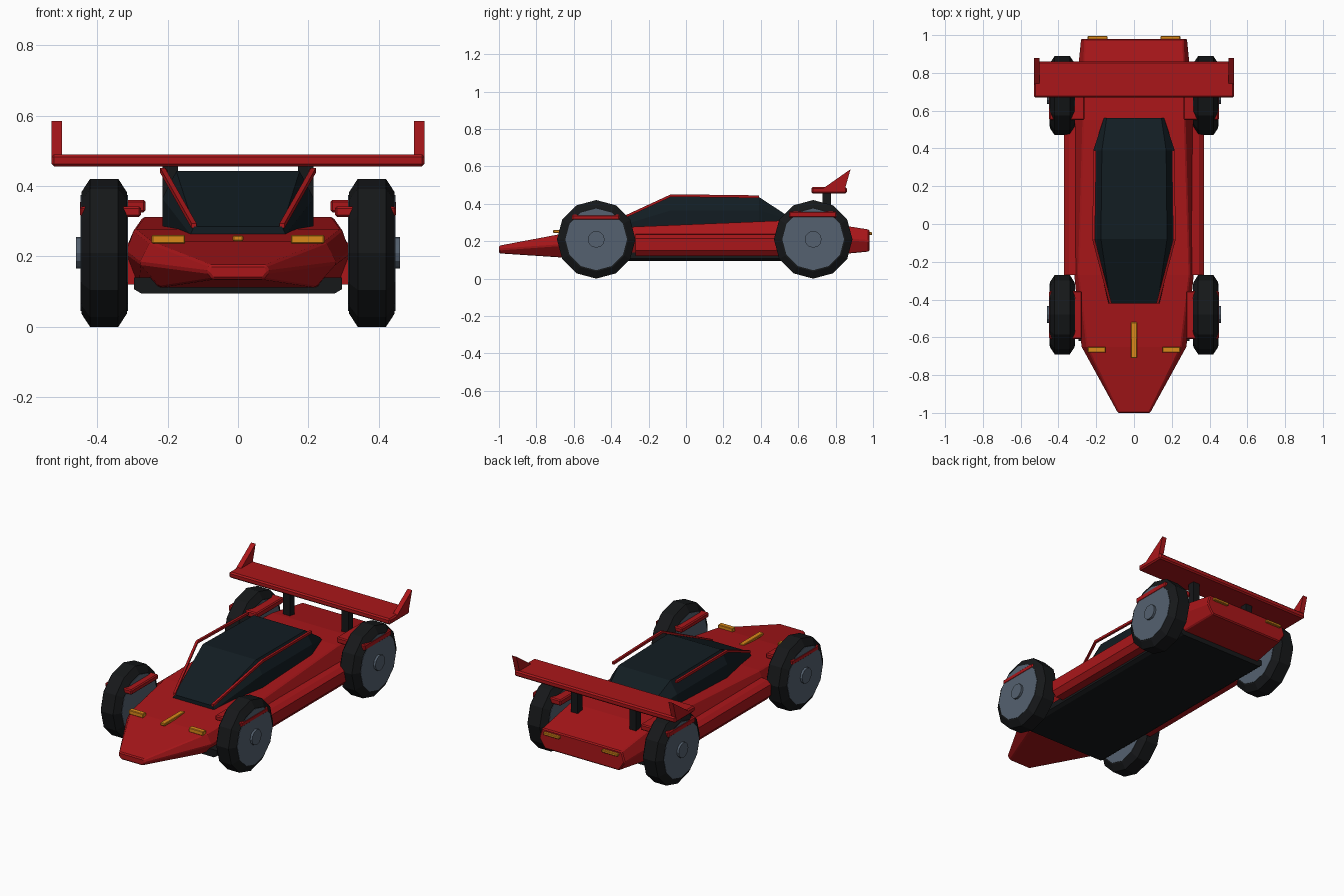
import bpy, bmesh
from math import sin, cos, pi
from mathutils import Vector

if "Cube" in bpy.data.objects:
    bpy.data.objects.remove(bpy.data.objects["Cube"])


def material(name, rgb):
    m = bpy.data.materials.new(name)
    m.diffuse_color = (*rgb, 1)
    m.use_nodes = True
    m.node_tree.nodes["Principled BSDF"].inputs["Base Color"].default_value = m.diffuse_color
    return m


RED = material("red_paint", (0.40, 0.008, 0.01))
BLACK = material("black_rubber", (0.008, 0.009, 0.010))
GLASS = material("dark_glass", (0.006, 0.012, 0.016))
STEEL = material("grey_steel", (0.09, 0.12, 0.16))
AMBER = material("amber_light", (0.70, 0.25, 0.01))


def loft(name, rings, mat, bevel=0.0):
    """Skin a row of equal-sized rings and cap both ends."""
    bm = bmesh.new()
    rows = [[bm.verts.new(p) for p in ring] for ring in rings]
    n = len(rows[0])
    for a, b in zip(rows, rows[1:]):
        for i in range(n):
            j = (i + 1) % n
            bm.faces.new((a[i], a[j], b[j], b[i]))
    bm.faces.new(rows[0][::-1])
    bm.faces.new(rows[-1])
    bmesh.ops.recalc_face_normals(bm, faces=bm.faces)
    me = bpy.data.meshes.new(name)
    bm.to_mesh(me)
    bm.free()
    me.materials.append(mat)
    ob = bpy.data.objects.new(name, me)
    bpy.context.collection.objects.link(ob)
    if bevel:
        mod = ob.modifiers.new("edge_bevel", 'BEVEL')
        mod.width, mod.segments = bevel, 1
        mod.angle_limit = 0.5
    return ob


def box(name, x, y, z, mat, bevel=0.0):
    ring = lambda h: [(x[0], y[0], h), (x[1], y[0], h), (x[1], y[1], h), (x[0], y[1], h)]
    return loft(name, [ring(z[0]), ring(z[1])], mat, bevel)


def section(y, half):
    """Symmetric cross-section from (x, z) points listed bottom to top."""
    return [(x, y, z) for x, z in half] + [(-x, y, z) for x, z in reversed(half)]


def lathe_x(name, centre, profile, mat, sides=12):
    """Turn (x, radius) pairs around an axis parallel to x."""
    cx, cy, cz = centre
    rings = [[(cx + x, cy + r * sin(2 * pi * i / sides), cz + r * cos(2 * pi * i / sides))
              for i in range(sides)] for x, r in profile]
    return loft(name, rings, mat)


# main body shell, nose to tail
loft("body_shell", [
    section(-1.00, [(0.070, 0.135), (0.087, 0.155), (0.080, 0.176)]),
    section(-0.65, [(0.220, 0.112), (0.280, 0.180), (0.250, 0.242)]),
    section(-0.27, [(0.280, 0.112), (0.318, 0.210), (0.295, 0.278)]),
    section(0.55, [(0.280, 0.112), (0.315, 0.230), (0.270, 0.312)]),
    section(0.70, [(0.275, 0.118), (0.310, 0.225), (0.270, 0.306)]),
    section(0.98, [(0.245, 0.145), (0.282, 0.200), (0.262, 0.262)]),
], RED, 0.006)

# floor tray
loft("floor_tray", [
    [(-w, -0.62, z), (w, -0.62, z), (w, 0.76, z), (-w, 0.76, z)]
    for w, z in ((0.275, 0.095), (0.295, 0.107), (0.295, 0.14))], BLACK)

# canopy
loft("canopy", [
    section(-0.42, [(0.130, 0.24), (0.135, 0.262), (0.125, 0.285)]),
    section(-0.08, [(0.215, 0.25), (0.215, 0.365), (0.175, 0.442)]),
    section(0.39, [(0.215, 0.27), (0.215, 0.365), (0.170, 0.436)]),
    section(0.56, [(0.160, 0.29), (0.160, 0.313), (0.145, 0.325)]),
], GLASS)


def rod(name, points, r, mat):
    """Square bar swept along a short path running along y."""
    rings = [[(x + a * r, y, z + b * r) for a, b in ((-1, -1), (1, -1), (1, 1), (-1, 1))]
             for x, y, z in points]
    return loft(name, rings, mat)


for side, s in (("left", 1), ("right", -1)):
    span = lambda a, b: (s * a, s * b)

    # side pod with chamfered upper edge
    loft(side + "_side_pod", [
        [(s * x, y, z) for x, z in ((0.26, 0.12), (0.345, 0.12), (0.37, 0.15),
                                    (0.37, 0.215), (0.345, 0.235), (0.26, 0.245))]
        for y in (-0.27, 0.52)], RED)

    # canopy frame rail
    rod(side + "_canopy_rail", [(s * 0.125, -0.42, 0.287), (s * 0.214, -0.08, 0.444),
                                (s * 0.207, 0.39, 0.438)], 0.007, RED)

    # wheels with guard bars
    for end, y, z0, z1, xin in (("front", -0.48, 0.312, 0.342, 0.275),
                                ("rear", 0.68, 0.325, 0.360, 0.262)):
        name = side + "_" + end
        c = (s * 0.38, y, 0.21)
        lathe_x(name + "_tyre", c, [(-0.065, 0.172), (-0.04, 0.21),
                                    (0.04, 0.21), (0.065, 0.172)], BLACK)
        lathe_x(name + "_rim", c, [(-0.067, 0.165), (0.067, 0.165)], STEEL)
        lathe_x(name + "_hub_cap", c, [(0, 0.045), (s * 0.08, 0.045)], STEEL)
        box(name + "_wheel_guard", span(xin, 0.449), (y - 0.13, y + 0.125), (z0, z1), RED, 0.006)

    # wing supports and end fins
    box(side + "_wing_support", span(0.17, 0.215), (0.73, 0.775), (0.27, 0.465), BLACK)
    loft(side + "_wing_fin", [[(s * x, y, z) for y, z in ((0.73, 0.48), (0.85, 0.48), (0.88, 0.585))]
                              for x in (0.50, 0.53)], RED)

    # lamps
    box(side + "_front_lamp", span(0.15, 0.245), (-0.68, -0.65), (0.236, 0.261), AMBER, 0.003)
    box(side + "_tail_lamp", span(0.14, 0.245), (0.965, 0.995), (0.232, 0.248), AMBER, 0.003)

# rear wing
box("rear_wing", (-0.53, 0.53), (0.67, 0.86), (0.455, 0.49), RED, 0.008)

# nose centre strip
box("nose_strip", (-0.015, 0.015), (-0.71, -0.52), (0.243, 0.259), AMBER, 0.003)
